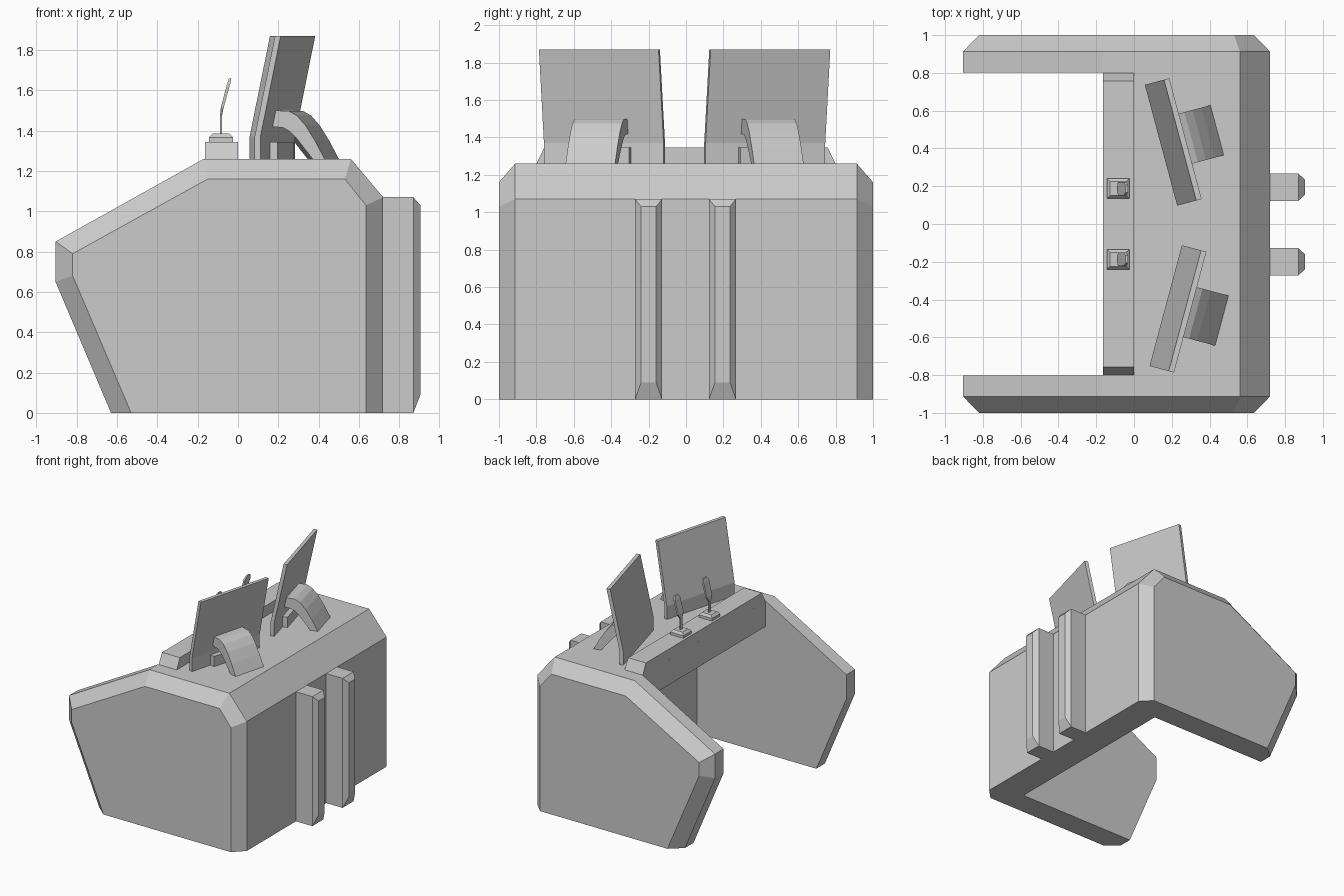
import bpy, bmesh
from math import radians
from mathutils import Matrix

if "Cube" in bpy.data.objects:
    bpy.data.objects.remove(bpy.data.objects["Cube"])


def loft(name, sections):
    """Skin a solid through sections, each a list of (x, y, z) points."""
    bm = bmesh.new()
    rings = [[bm.verts.new(p) for p in s] for s in sections]
    n = len(rings[0])
    for a, b in zip(rings, rings[1:]):
        for i in range(n):
            j = (i + 1) % n
            bm.faces.new((a[i], a[j], b[j], b[i]))
    bm.faces.new(rings[0])
    bm.faces.new(rings[-1])
    bmesh.ops.recalc_face_normals(bm, faces=bm.faces)
    me = bpy.data.meshes.new(name)
    bm.to_mesh(me)
    bm.free()
    ob = bpy.data.objects.new(name, me)
    bpy.context.collection.objects.link(ob)
    return ob


def at_y(profile, y):
    return [(x, y, z) for x, z in profile]


def rect_z(x, y, hx, hy, z):
    return [(x - hx, y - hy, z), (x + hx, y - hy, z), (x + hx, y + hy, z), (x - hx, y + hy, z)]


# Desk shell: chamfered hull with a knee space cut out
full = [(-.905, .85), (-.17, 1.26), (.56, 1.26), (.72, 1.07), (.72, 0), (-.63, 0), (-.905, .65)]
side = [(-.82, .79), (-.15, 1.16), (.53, 1.16), (.635, 1.03), (.635, 0), (-.53, 0), (-.82, .68)]
desk = loft("desk_body", [at_y(side, -1), at_y(full, -.913), at_y(full, .913), at_y(side, 1)])
knee = [(-1, -.1), (.46, -.1), (.46, 1.05), (-.165, 1.05), (-.165, 1.4), (-1, 1.4)]
cutter = loft("knee_space_cutter", [at_y(knee, -.802), at_y(knee, .802)])
cutter.hide_render = True
cutter.hide_set(True)
cut = desk.modifiers.new("knee_space", 'BOOLEAN')
cut.operation = 'DIFFERENCE'
cut.solver = 'EXACT'
cut.object = cutter
bpy.context.view_layer.objects.active = desk
bpy.ops.object.modifier_apply(modifier=cut.name)
bpy.data.objects.remove(cutter)

# Raised ledge along the front of the desk top
loft("ledge", [rect_z(-.0825, 0, .0825, .802, 1.255), rect_z(-.0825, 0, .0815, .758, 1.345)])

# Vertical ribs on the back wall
for tag, yc in (("a", -.2), ("b", .195)):
    def slab(x, h, z0, z1):
        return [(x, yc - h, z0), (x, yc + h, z0), (x, yc + h, z1), (x, yc - h, z1)]
    loft("rib_" + tag, [slab(.71, .072, 0, 1.07), slab(.87, .072, 0, 1.07), slab(.905, .04, .09, 1.03)])

# Microphones: stepped base, thin stem, tilted tapered head
for tag, y in (("a", -.187), ("b", .187)):
    loft("microphone_base_" + tag, [rect_z(-.084, y, .06, .053, 1.34), rect_z(-.084, y, .06, .053, 1.367),
                                    rect_z(-.084, y, .042, .037, 1.385)])
    loft("microphone_" + tag, [rect_z(x, y, hx, hy, z) for x, hx, hy, z in (
        (-.084, .005, .012, 1.38), (-.084, .005, .012, 1.475), (-.078, .007, .035, 1.515),
        (-.047, .008, .035, 1.63), (-.039, .006, .02, 1.658))])

# Monitors with curved arms; local x runs backwards, local y along the screen
screen = [(0, 1.255), (0, 1.37), (.105, 1.87), (.134, 1.87), (.03, 1.37), (.03, 1.255)]
arm = [(.05, 1.5), (.125, 1.497), (.165, 1.475), (.21, 1.425), (.258, 1.35), (.31, 1.255),
       (.25, 1.255), (.205, 1.31), (.165, 1.36), (.13, 1.395), (.095, 1.415), (.035, 1.42)]
for tag, x, y, turn in (("a", .168, -.432, -15), ("b", .143, .417, 15)):
    place = Matrix.Translation((x, y, 0)) @ Matrix.Rotation(radians(turn), 4, 'Z')
    parts = [
        loft("monitor_" + tag, [at_y(screen, -.331), at_y(screen, .331)]),
        loft("monitor_arm_" + tag, [at_y(arm, -.137), at_y(arm, .137)]),
        loft("monitor_foot_" + tag, [rect_z(.048, 0, .022, .15, 1.255), rect_z(.048, 0, .022, .15, 1.345)]),
    ]
    for p in parts:
        p.matrix_world = place
